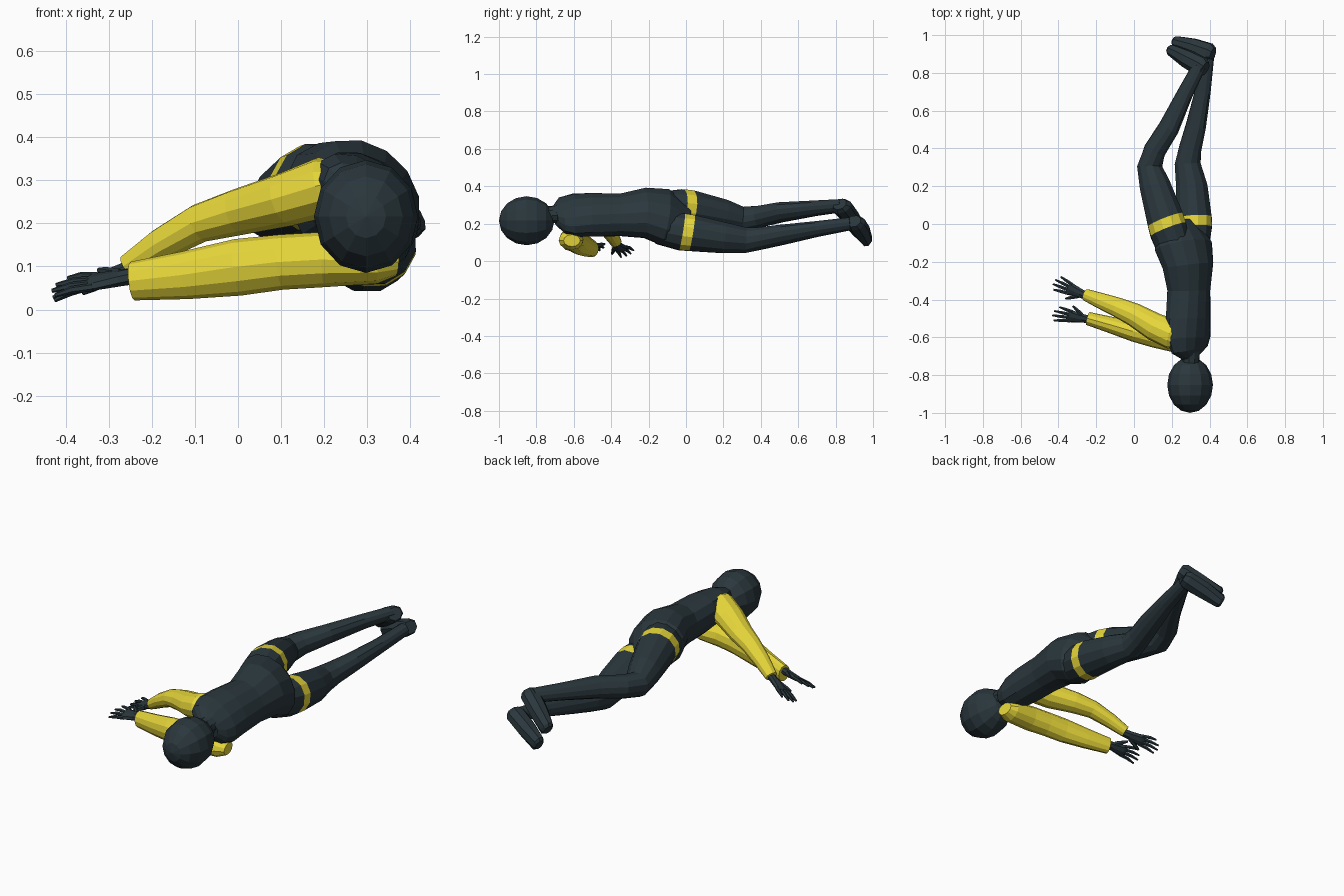
import bpy, bmesh, math
from mathutils import Vector, Matrix


def material(name, rgb):
    m = bpy.data.materials.new(name)
    m.diffuse_color = (*rgb, 1)
    return m


DARK = material("dark slate", (0.023, 0.038, 0.046))
YELLOW = material("yellow", (0.80, 0.68, 0.042))
SIDE = Vector((0.72, 0, -0.69))      # hip and shoulder line of the tilted body
UP = Vector((0, 0, 1))


def finish(name, bm, main, other=None):
    bmesh.ops.recalc_face_normals(bm, faces=bm.faces)
    me = bpy.data.meshes.new(name)
    bm.to_mesh(me)
    bm.free()
    me.materials.append(main)
    if other:
        me.materials.append(other)
    ob = bpy.data.objects.new(name, me)
    bpy.context.collection.objects.link(ob)
    return ob


def loft(name, stations, ref=SIDE, sides=12, main=DARK, band=None, band_axis=None, turn=0.0):
    """Tube through (x, y, z, radius along ref, other radius); segment 'band' is yellow."""
    bm = bmesh.new()
    pts = [Vector(s[:3]) for s in stations]
    rings = []
    for i, s in enumerate(stations):
        t = (pts[min(i + 1, len(pts) - 1)] - pts[max(i - 1, 0)]).normalized()
        if band_axis and i in (band, band + 1):
            t = Vector(band_axis).normalized()
        u = (ref - t * ref.dot(t)).normalized()
        v = t.cross(u)
        ring = []
        for k in range(sides):
            a = 2 * math.pi * k / sides + turn
            ring.append(bm.verts.new(pts[i] + u * s[3] * math.cos(a) + v * s[4] * math.sin(a)))
        rings.append(ring)
    for i in range(len(rings) - 1):
        for k in range(sides):
            n = (k + 1) % sides
            f = bm.faces.new((rings[i][k], rings[i][n], rings[i + 1][n], rings[i + 1][k]))
            f.material_index = 1 if i == band else 0
    bm.faces.new(rings[0])
    bm.faces.new(rings[-1])
    return finish(name, bm, main, YELLOW)


# Head and neck
bm = bmesh.new()
bmesh.ops.create_uvsphere(bm, u_segments=12, v_segments=8, radius=1)
bm.transform(Matrix.Translation((0.297, -0.852, 0.216)) @ Matrix.Diagonal((0.121, 0.148, 0.131, 1))
             @ Matrix.Rotation(math.pi / 2, 4, 'X'))
finish("head", bm, DARK)
loft("neck", [(0.30, -0.80, 0.235, 0.05, 0.05), (0.30, -0.71, 0.25, 0.047, 0.047),
              (0.295, -0.64, 0.255, 0.06, 0.055)], sides=10)

# Torso, back turned up and to +x
loft("torso", [
    (0.305, -0.700, 0.240, 0.060, 0.045),
    (0.295, -0.665, 0.245, 0.120, 0.065),
    (0.287, -0.600, 0.245, 0.140, 0.092),
    (0.287, -0.500, 0.248, 0.135, 0.102),
    (0.290, -0.350, 0.247, 0.125, 0.106),
    (0.286, -0.220, 0.258, 0.150, 0.124),
    (0.262, -0.120, 0.238, 0.174, 0.132),
    (0.250, -0.055, 0.222, 0.150, 0.105),
    (0.245, 0.020, 0.215, 0.070, 0.060)], sides=14)

# Legs with a yellow thigh band
loft("upper_leg", [
    (0.218, -0.150, 0.285, 0.080, 0.098),
    (0.181, -0.030, 0.285, 0.101, 0.106),
    (0.166, 0.022, 0.281, 0.100, 0.103),
    (0.112, 0.200, 0.248, 0.086, 0.084),
    (0.083, 0.305, 0.225, 0.070, 0.066),
    (0.110, 0.390, 0.238, 0.060, 0.060),
    (0.185, 0.510, 0.262, 0.050, 0.060),
    (0.270, 0.690, 0.283, 0.039, 0.046),
    (0.345, 0.835, 0.297, 0.034, 0.038)], band=1, band_axis=(-0.36, 0.93, -0.12))
loft("lower_leg", [
    (0.310, -0.150, 0.175, 0.080, 0.090),
    (0.314, -0.022, 0.156, 0.100, 0.104),
    (0.315, 0.032, 0.150, 0.099, 0.101),
    (0.306, 0.200, 0.125, 0.086, 0.085),
    (0.284, 0.320, 0.112, 0.071, 0.070),
    (0.298, 0.400, 0.122, 0.060, 0.063),
    (0.328, 0.520, 0.142, 0.050, 0.059),
    (0.364, 0.700, 0.172, 0.039, 0.046),
    (0.390, 0.880, 0.200, 0.034, 0.036)], band=1, band_axis=(-0.06, 1.0, -0.16))


# Feet, toes pointing to -x and down
def foot(name, heel, ball, toe):
    a, b, c = Vector(heel), Vector(ball), Vector(toe)
    d = (b - a).normalized() * 0.025
    loft(name, [(*(a - d), 0.034, 0.040), (*a, 0.044, 0.056), (*b, 0.048, 0.050),
                (*c, 0.044, 0.032), (*(c + d * 0.5), 0.030, 0.022)],
         Vector((0.69, -0.1, -0.72)), sides=8, turn=math.pi / 8)


foot("upper_foot", (0.358, 0.832, 0.292), (0.282, 0.874, 0.242), (0.198, 0.922, 0.190))
foot("lower_foot", (0.396, 0.905, 0.203), (0.310, 0.936, 0.162), (0.222, 0.965, 0.117))

# Sleeves
loft("upper_sleeve", [
    (0.255, -0.595, 0.300, 0.040, 0.060),
    (0.205, -0.585, 0.286, 0.070, 0.080),
    (0.110, -0.545, 0.255, 0.063, 0.074),
    (0.000, -0.480, 0.226, 0.054, 0.062),
    (-0.090, -0.440, 0.200, 0.045, 0.052),
    (-0.180, -0.405, 0.150, 0.038, 0.042),
    (-0.255, -0.375, 0.100, 0.029, 0.032)], UP, main=YELLOW)
loft("lower_sleeve", [
    (0.368, -0.610, 0.110, 0.032, 0.045),
    (0.325, -0.615, 0.112, 0.052, 0.066),
    (0.200, -0.610, 0.116, 0.064, 0.066),
    (0.100, -0.592, 0.110, 0.064, 0.060),
    (0.000, -0.570, 0.098, 0.066, 0.053),
    (-0.120, -0.535, 0.080, 0.056, 0.044),
    (-0.245, -0.500, 0.066, 0.045, 0.035)], UP, main=YELLOW)


# Hands: palm, four fingers and a thumb
def hand(name, wrist, reach, across, thumb):
    w, r, s = Vector(wrist), Vector(reach), Vector(across).normalized()
    p = w + r * 0.45
    loft(name + "_palm", [(*(w - r * 0.12), 0.022, 0.020), (*(w + r * 0.12), 0.026, 0.018),
                          (*p, 0.036, 0.014), (*(p + r * 0.08), 0.032, 0.011)], s, 8)
    for i, length in enumerate((0.48, 0.56, 0.54, 0.42)):
        k = (i - 1.5) / 1.5
        a, b = p + s * 0.027 * k, p + s * 0.042 * k + r * length
        m = a.lerp(b, 0.55) + Vector((0, 0, 0.004))
        loft(f"{name}_finger_{i + 1}", [(*a, 0.010, 0.010), (*m, 0.009, 0.009),
                                        (*b, 0.005, 0.005)], s, 6)
    a = w + r * 0.15 + s * 0.02 * thumb
    b = w + r * 0.48 + s * 0.062 * thumb
    loft(name + "_thumb", [(*a, 0.014, 0.012), (*a.lerp(b, 0.6), 0.011, 0.010),
                           (*b, 0.006, 0.006)], UP, 6)


hand("upper_hand", (-0.265, -0.375, 0.090), (-0.157, 0.068, -0.056), (0.30, 0.75, 0.35), -1)
hand("lower_hand", (-0.255, -0.502, 0.076), (-0.172, 0.030, -0.026), (0.20, 0.75, 0.40), 1)
